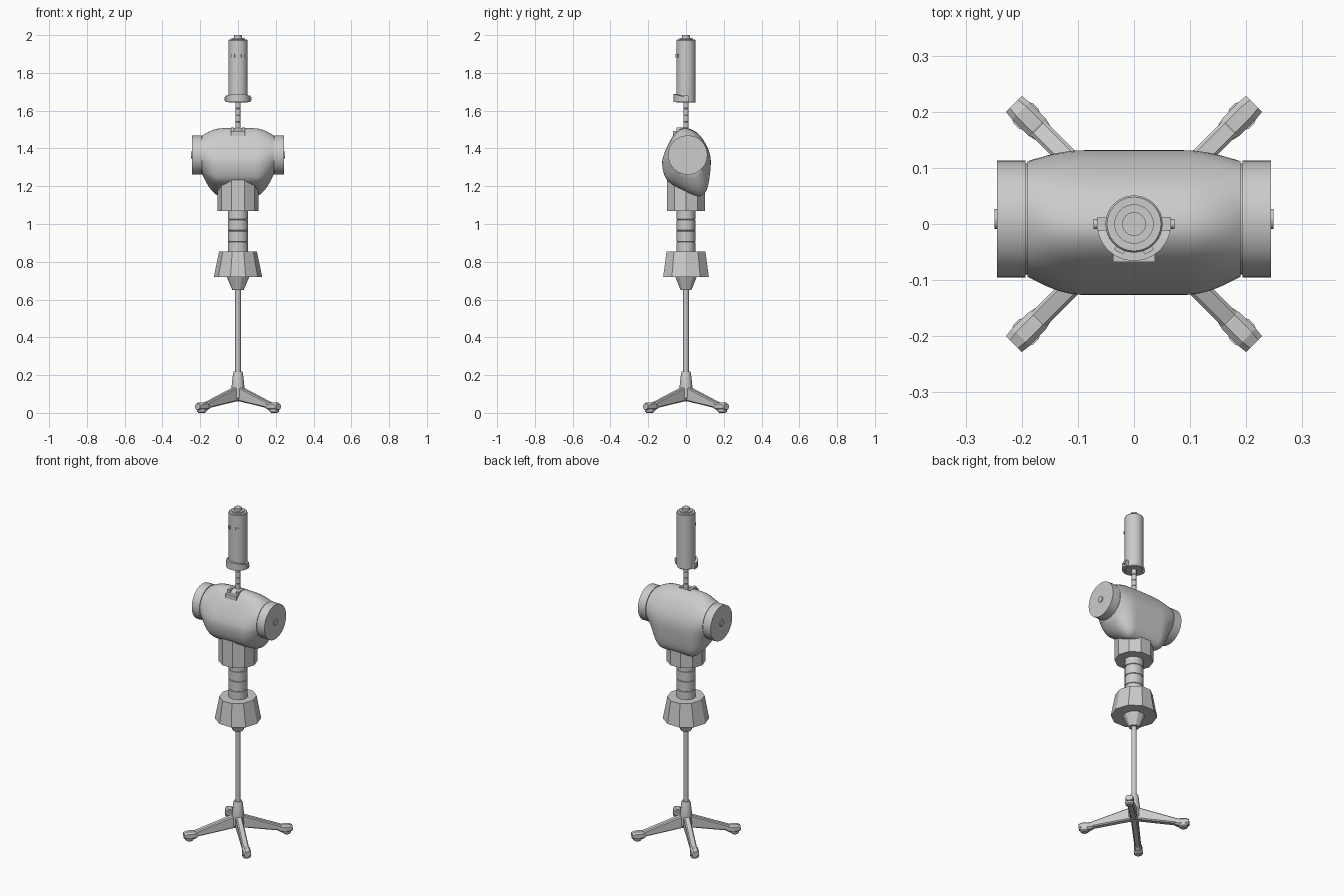
import bpy, bmesh, math
from mathutils import Vector

if "Cube" in bpy.data.objects:
    bpy.data.objects.remove(bpy.data.objects["Cube"])


def make(name, verts, faces, smooth=False, angle=35):
    me = bpy.data.meshes.new(name)
    me.from_pydata(verts, [], faces)
    bm = bmesh.new()
    bm.from_mesh(me)
    bmesh.ops.recalc_face_normals(bm, faces=bm.faces)
    bm.to_mesh(me)
    bm.free()
    ob = bpy.data.objects.new(name, me)
    bpy.context.collection.objects.link(ob)
    if smooth:
        bpy.ops.object.select_all(action='DESELECT')
        ob.select_set(True)
        bpy.context.view_layer.objects.active = ob
        bpy.ops.object.shade_smooth_by_angle(angle=math.radians(angle))
    return ob


def loft(name, rings, smooth=False):
    n = len(rings[0])
    verts = [v for r in rings for v in r]
    faces = [(k * n + i, k * n + (i + 1) % n, (k + 1) * n + (i + 1) % n, (k + 1) * n + i)
             for k in range(len(rings) - 1) for i in range(n)]
    faces += [tuple(range(n)), tuple(range(len(verts) - n, len(verts)))]
    return make(name, verts, faces, smooth)


def lathe(name, profile, n, smooth=False, axis='Z', centre=(0, 0, 0)):
    """profile: (rx, ry, height) or (r, height)"""
    rings = []
    for p in profile:
        rx, ry, h = p if len(p) == 3 else (p[0], p[0], p[1])
        ring = []
        for i in range(n):
            a = 2 * math.pi * i / n
            u, v = rx * math.cos(a), ry * math.sin(a)
            o = {'Z': (u, v, h), 'X': (h, u, v), 'Y': (u, h, v)}[axis]
            ring.append(Vector(o) + Vector(centre))
        rings.append(ring)
    return loft(name, rings, smooth)


def box(name, x0, x1, y0, y1, z0, z1):
    q = [(x0, y0), (x1, y0), (x1, y1), (x0, y1)]
    return loft(name, [[(x, y, z) for x, y in q] for z in (z0, z1)])


# stand: pole, hub and four legs with feet
lathe("stand_pole", [(.015, .15), (.015, .66)], 12, True)
lathe("stand_hub", [(.022, .06), (.036, .08), (.034, .14), (.026, .21), (.022, .22)], 12, True)
for k in range(4):
    a = math.pi / 4 + k * math.pi / 2
    d, s = Vector((math.cos(a), math.sin(a), 0)), Vector((-math.sin(a), math.cos(a), 0))

    def section(r, w, z0, z1, c):
        prof = [(-w + c, z0), (w - c, z0), (w, z0 + c), (w, z1 - c), (w - c, z1), (-w + c, z1), (-w, z1 - c), (-w, z0 + c)]
        return [d * r + s * u + Vector((0, 0, z)) for u, z in prof]
    loft(f"stand_leg_{k}", [section(0, .018, .065, .145, .006), section(.25, .018, .022, .052, .006)])
    loft(f"stand_foot_{k}", [section(.225, .017, .022, .05, .006), section(.245, .022, .012, .056, .01),
                             section(.285, .022, .012, .056, .01), section(.303, .02, .018, .048, .01)])
    c = d * .272
    lathe(f"foot_pad_{k}", [(.016, 0), (.024, .006), (.026, .02)], 12, True, centre=c)

# hip skirt and lower cone
lathe("hip_cone", [(.03, .65), (.062, .725)], 10)
lathe("hip_skirt", [(.128, .127, .72), (.1, .108, .855)], 10)

# segmented spine
spine = []
for i in range(4):
    z = .845 + i * .06
    spine += [(.053, .05, z + .002), (.053, .05, z + .056), (.049, .047, z + .058), (.049, .047, z + .06)]
lathe("spine", spine, 16, True)

# waist block
lathe("waist", [(.109, .105, 1.07), (.109, .105, 1.235)], 10)

# torso: side profile blended into round shoulder openings
CY, CZ, CR = .009, 1.365, .103
pts = [(.0, 1.497), (-.05, 1.478), (-.092, 1.42), (-.12, 1.36), (-.126, 1.315), (-.115, 1.26), (-.09, 1.222),
       (-.025, 1.183), (.035, 1.155), (.08, 1.15), (.11, 1.18), (.125, 1.25), (.131, 1.34), (.112, 1.405), (.065, 1.468)]
mid = []
for i in range(len(pts)):
    p0, p1, p2, p3 = (Vector(pts[(i + j - 1) % len(pts)]) for j in range(4))
    for t in (0, .25, .5, .75):
        mid.append(.5 * (2 * p1 + (p2 - p0) * t + (2 * p0 - 5 * p1 + 4 * p2 - p3) * t * t
                         + (3 * p1 - p0 - 3 * p2 + p3) * t ** 3))
rings = []
for k in range(33):
    x = -.19 + .38 * k / 32
    t = min(1, (.19 - abs(x)) / .1)
    w = 1 - (1 - t) ** 2
    lift = .012 * (1 - (x / .19) ** 2)
    ring = []
    for p in mid:
        q = p - Vector((CY, CZ))
        q = q.normalized() * (CR * (1 - w) + q.length * w)
        ring.append((x, CY + q.x, CZ + q.y + lift * max(0, q.y / .13)))
    rings.append(ring)
loft("torso", rings, True)

# shoulder caps with axle nubs
for sgn, side in ((1, "right"), (-1, "left")):
    c = (0, CY, CZ)
    lathe(f"shoulder_gap_{side}", [(.099, sgn * .185), (.099, sgn * .198)], 48, True, 'X', c)
    lathe(f"shoulder_cap_{side}", [(.104, sgn * .193), (.104, sgn * .244)], 48, True, 'X', c)
    lathe(f"shoulder_axle_{side}", [(.018, sgn * .24), (.018, sgn * .249)], 16, True, 'X', c)

# U-shaped collar bracket and neck
box("collar_front", -.037, .037, -.068, -.045, 1.455, 1.492)
for sgn, side in ((1, "right"), (-1, "left")):
    xs = sorted((sgn * .02, sgn * .037))
    box(f"collar_arm_{side}", *xs, -.05, .012, 1.47, 1.512)
neck = []
for i in range(5):
    z = 1.47 + i * .036
    neck += [(.014, z), (.014, z + .032), (.012, z + .034)]
lathe("neck", neck, 16, True)

# head canister and top cap
lathe("head", [(.048, 1.643), (.051, 1.647), (.051, 1.972), (.048, 1.976)], 32, True)
lathe("head_lid", [(.035, 1.974), (.035, 1.984)], 32, True)
lathe("head_knob", [(.021, 1.98), (.021, 2.0)], 24, True)

# eyes
for sgn, side in ((1, "right"), (-1, "left")):
    ey = box(f"eye_{side}", -.009, .009, -.057, -.04, -.009, .009)
    ey.location = (0, 0, 1.89)
    ey.rotation_euler.z = sgn * .5

# jaw: half ring around the front, taller at the hinges
outer, N = [], 12
rings = []
for k in range(N + 1):
    a = math.pi + math.pi * k / N
    z1 = 1.672 + .016 * abs(math.sin(a))
    c, s = math.cos(a), math.sin(a)
    rings.append([(r * c, r * s, z) for r, z in ((.051, 1.645), (.066, 1.645), (.066, z1), (.051, z1))])
loft("jaw", rings, True)
for sgn, side in ((1, "right"), (-1, "left")):
    xs = sorted((sgn * .045, sgn * .066))
    box(f"jaw_hinge_{side}", *xs, -.012, .012, 1.645, 1.68)
    lathe(f"jaw_pin_{side}", [(.009, sgn * .06), (.009, sgn * .072)], 12, True, 'X', (0, 0, 1.664))
